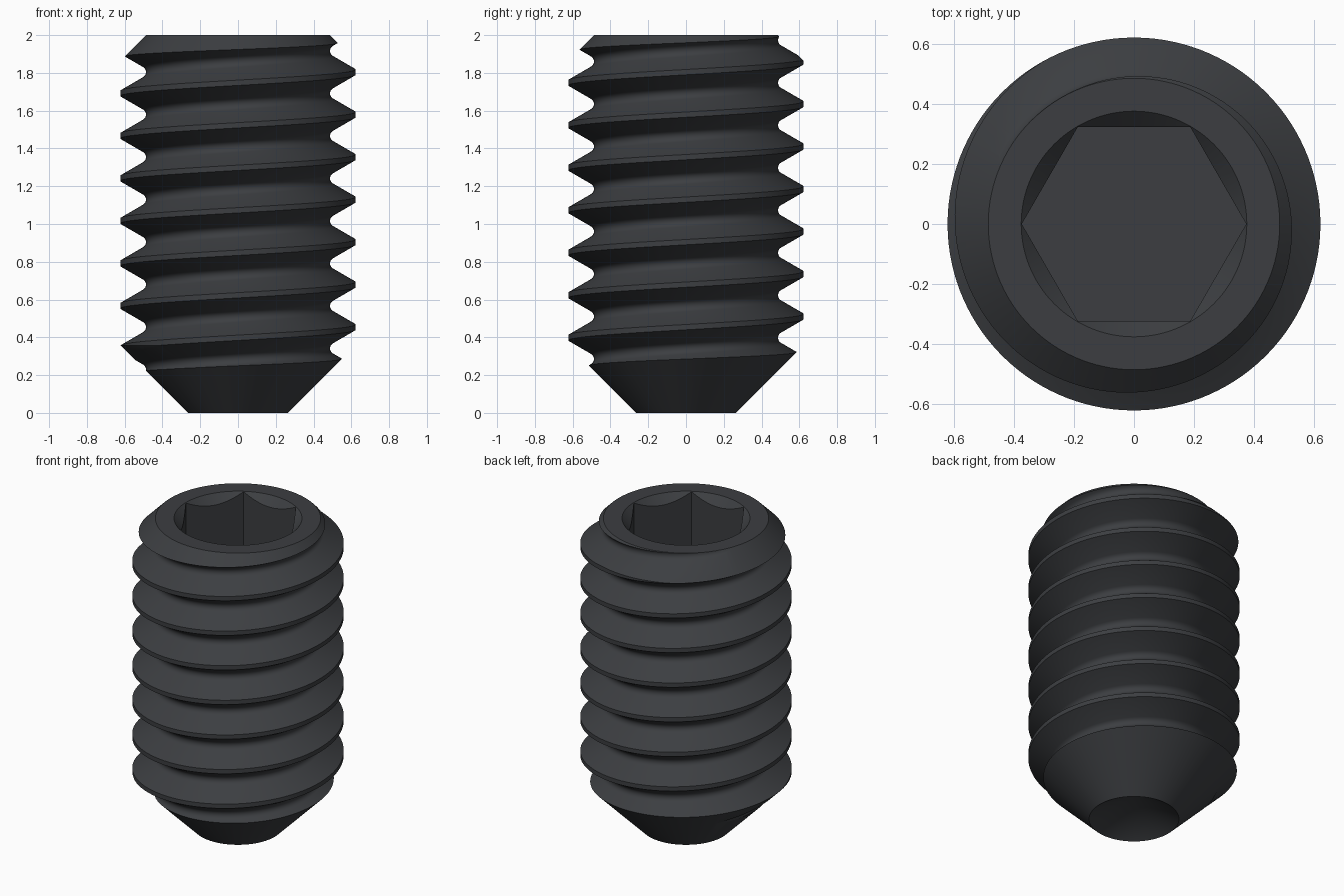
import bpy, bmesh
from math import sin, cos, pi, radians, sqrt

if "Cube" in bpy.data.objects:
    bpy.data.objects.remove(bpy.data.objects["Cube"])

SEG = 120
R_CREST, R_ROOT, PITCH = 0.623, 0.487, 0.225
TURNS = 12
Z_START = 1.804 - 10 * PITCH      # a crest on the +x side sits at z = 1.804


def finish(bm, name):
    bmesh.ops.remove_doubles(bm, verts=bm.verts, dist=1e-6)
    bmesh.ops.recalc_face_normals(bm, faces=bm.faces)
    me = bpy.data.meshes.new(name)
    bm.to_mesh(me)
    bm.free()
    ob = bpy.data.objects.new(name, me)
    bpy.context.collection.objects.link(ob)
    return ob


def lathe(name, profile, seg=SEG):
    """Closed solid from (r, z) points that start and end on the axis."""
    bm = bmesh.new()
    rings = [[bm.verts.new((r * cos(2 * pi * i / seg), r * sin(2 * pi * i / seg), z))
              for i in range(seg)] if r else [bm.verts.new((0, 0, z))] * seg
             for r, z in profile]
    for a, b in zip(rings, rings[1:]):
        for i in range(seg):
            j = (i + 1) % seg
            bm.faces.new(list(dict.fromkeys((a[i], a[j], b[j], b[i]))))
    return finish(bm, name)


def thread_profile():
    """One pitch of a 60 degree thread: flat crest, rounded root."""
    half = PITCH / 16
    tip = R_CREST - (PITCH / 2 - half) * sqrt(3)
    rad = R_ROOT - tip
    pts = [(R_CREST, -half), (R_CREST, half)]
    for k in range(7):
        a = radians(-60 + 20 * k)
        pts.append((tip + 2 * rad - rad * cos(a), PITCH / 2 + rad * sin(a)))
    return pts


def threaded_rod(name):
    prof = thread_profile()
    m = len(prof)
    rows = m * TURNS
    bm = bmesh.new()
    cols = []
    for i in range(SEG):
        a = 2 * pi * i / SEG
        # the first column carries one extra pitch so the helix closes
        cols.append([bm.verts.new((prof[k % m][0] * cos(a), prof[k % m][0] * sin(a),
                                   Z_START + prof[k % m][1] + PITCH * (k // m + i / SEG)))
                     for k in range(rows + (m if i == 0 else 0))])
    cols.append(cols[0][m:])
    for a, b in zip(cols, cols[1:]):
        for k in range(rows - 1):
            bm.faces.new((a[k], b[k], b[k + 1], a[k + 1]))
    # fan caps, well outside the finished length
    low, high = bm.verts.new((0, 0, -0.6)), bm.verts.new((0, 0, 2.7))
    for e in [e for e in bm.edges if e.is_boundary]:
        v, w = e.verts
        bm.faces.new((v, w, low if v.co.z < 1 else high))
    return finish(bm, name)


def cut(target, tool, operation):
    tool.hide_render = True
    mod = target.modifiers.new(tool.name, 'BOOLEAN')
    mod.operation, mod.solver, mod.object = operation, 'EXACT', tool
    bpy.context.view_layer.objects.active = target
    bpy.ops.object.modifier_apply(modifier=mod.name)
    bpy.data.objects.remove(tool)


screw = threaded_rod("set_screw")

# Chamfered end, conical point and cup hollow
cut(screw, lathe("envelope", [(0, 0.153), (0.265, 0), (0.7, 0.435),
                              (0.7, 2 - (0.7 - R_ROOT)), (R_ROOT, 2), (0, 2)]), 'INTERSECT')

# Hex socket and its countersink
cut(screw, lathe("hex_socket", [(0, 1.0), (0.375, 1.0), (0.375, 2.2), (0, 2.2)], 6), 'DIFFERENCE')
cut(screw, lathe("countersink", [(0, 1.623), (0.477, 2.1), (0, 2.1)]), 'DIFFERENCE')

# Black steel
mat = bpy.data.materials.new("black_steel")
mat.diffuse_color = (0.045, 0.048, 0.053, 1)
mat.use_nodes = True
mat.node_tree.nodes["Principled BSDF"].inputs["Base Color"].default_value = mat.diffuse_color
screw.data.materials.clear()
screw.data.materials.append(mat)

bpy.ops.object.select_all(action='DESELECT')
screw.select_set(True)
bpy.context.view_layer.objects.active = screw
bpy.ops.object.shade_smooth_by_angle(angle=radians(28))
